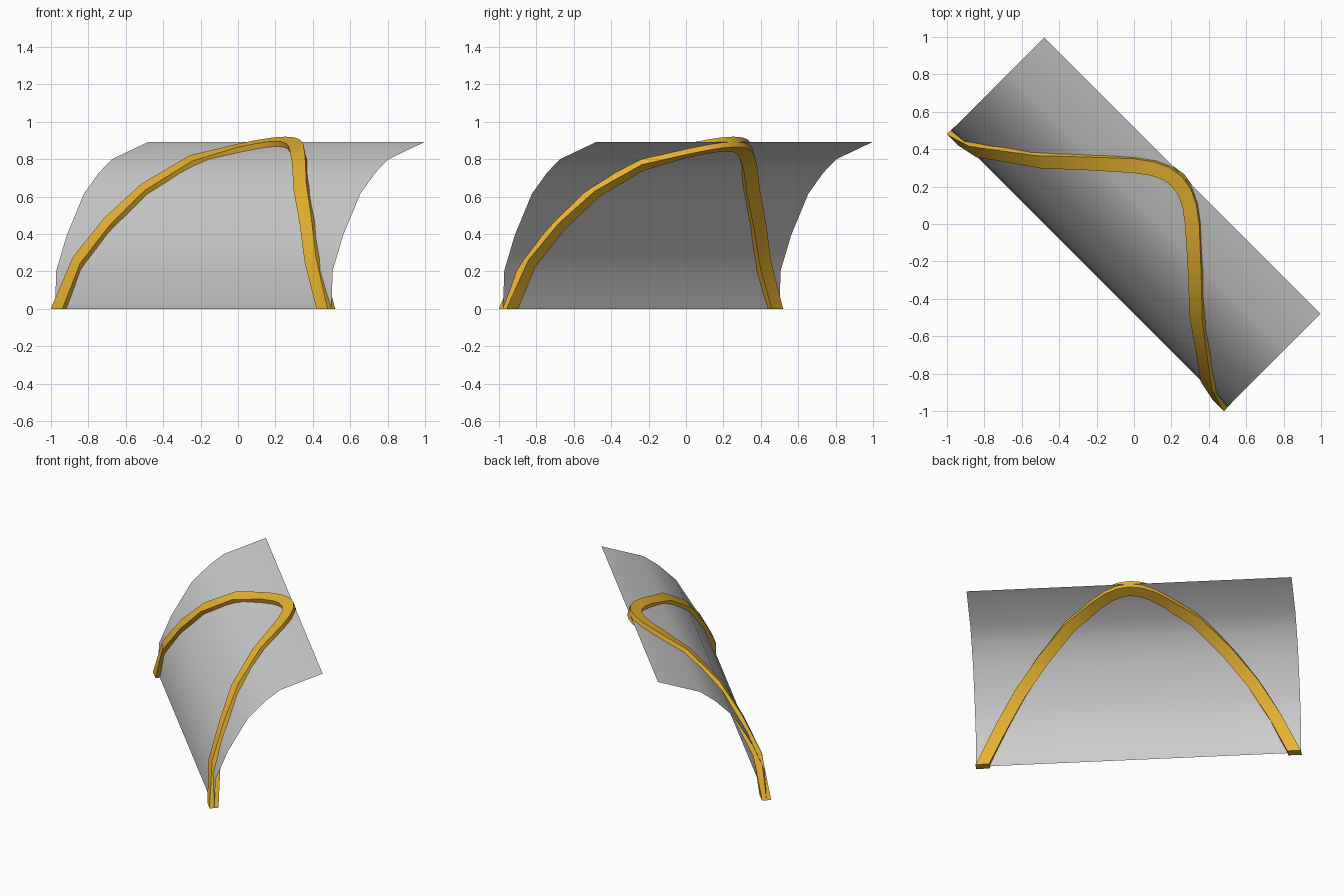
import bpy, bmesh, math
from mathutils import Vector

if "Cube" in bpy.data.objects:
    bpy.data.objects.remove(bpy.data.objects["Cube"])

# Directions: U runs along the panel, V runs inward across it
U = Vector((1, -1, 0)).normalized()
V = Vector((1, 1, 0)).normalized()
Z = Vector((0, 0, 1))
HALF = 1.045

# Curved panel section (v, z), from the ground up to the rim
PROFILE = [(-.339, 0), (-.329, .205), (-.25, .393), (-.12, .615),
           (-.006, .728), (.092, .80), (.366, .892)]
# One half of the arch on the unrolled panel (u, distance up the panel)
ARCH = [(1.05, -.09), (1.003, 0), (.884, .255), (.75, .48), (.594, .69),
        (.407, .915), (.223, 1.09), (.14, 1.155), (.07, 1.19), (0, 1.202)]


def make_object(name, bm):
    bmesh.ops.recalc_face_normals(bm, faces=bm.faces)
    mesh = bpy.data.meshes.new(name)
    bm.to_mesh(mesh)
    bm.free()
    ob = bpy.data.objects.new(name, mesh)
    bpy.context.collection.objects.link(ob)
    bpy.context.view_layer.objects.active = ob
    ob.select_set(True)
    bpy.ops.object.shade_smooth_by_angle(angle=math.radians(30))
    ob.select_set(False)
    return ob


def section(s):
    """(v, z) at distance s up the profile, extended past both ends."""
    for i in range(len(PROFILE) - 1):
        a, b = Vector(PROFILE[i]), Vector(PROFILE[i + 1])
        d = (b - a).length
        if s <= d or i == len(PROFILE) - 2:
            return a + (b - a) * (s / d)
        s -= d


def surface(u, s):
    v, z = section(s)
    return U * u + V * v + Z * z


# Curved panel: a thin single sheet
bm = bmesh.new()
rows = [[bm.verts.new(U * u + V * v + Z * z) for u in (-HALF, HALF)]
        for v, z in PROFILE]
for a, b in zip(rows, rows[1:]):
    bm.faces.new((a[0], a[1], b[1], b[0]))
make_object("curved_panel", bm)

# Arch band: rectangular bar that straddles the panel
path = [(-u, s) for u, s in ARCH] + ARCH[-2::-1]
bm = bmesh.new()
rings = []
for i, (u, s) in enumerate(path):
    p, q = path[max(i - 1, 0)], path[min(i + 1, len(path) - 1)]
    t = Vector((q[0] - p[0], q[1] - p[1])).normalized()
    dv = section(s + .08) - section(s - .08)
    n = (Z * dv.x - V * dv.y).normalized()
    outer = surface(u - t.y * .039, s + t.x * .039)
    inner = surface(u + t.y * .039, s - t.x * .039)
    rings.append([bm.verts.new(c) for c in (outer + n * .029, inner + n * .029,
                                            inner - n * .029, outer - n * .029)])
for a, b in zip(rings, rings[1:]):
    for k in range(4):
        bm.faces.new((a[k], a[(k + 1) % 4], b[(k + 1) % 4], b[k]))

# Trim the feet level with the ground and close them
bmesh.ops.bisect_plane(bm, geom=bm.verts[:] + bm.edges[:] + bm.faces[:],
                       plane_co=(0, 0, 0), plane_no=(0, 0, 1), clear_inner=True)
bmesh.ops.holes_fill(bm, edges=[e for e in bm.edges if e.is_boundary], sides=0)
arch = make_object("arch_band", bm)
mat = bpy.data.materials.new("orange")
mat.diffuse_color = (.8, .45, .03, 1)
mat.use_nodes = True
mat.node_tree.nodes["Principled BSDF"].inputs["Base Color"].default_value = mat.diffuse_color
arch.data.materials.append(mat)
